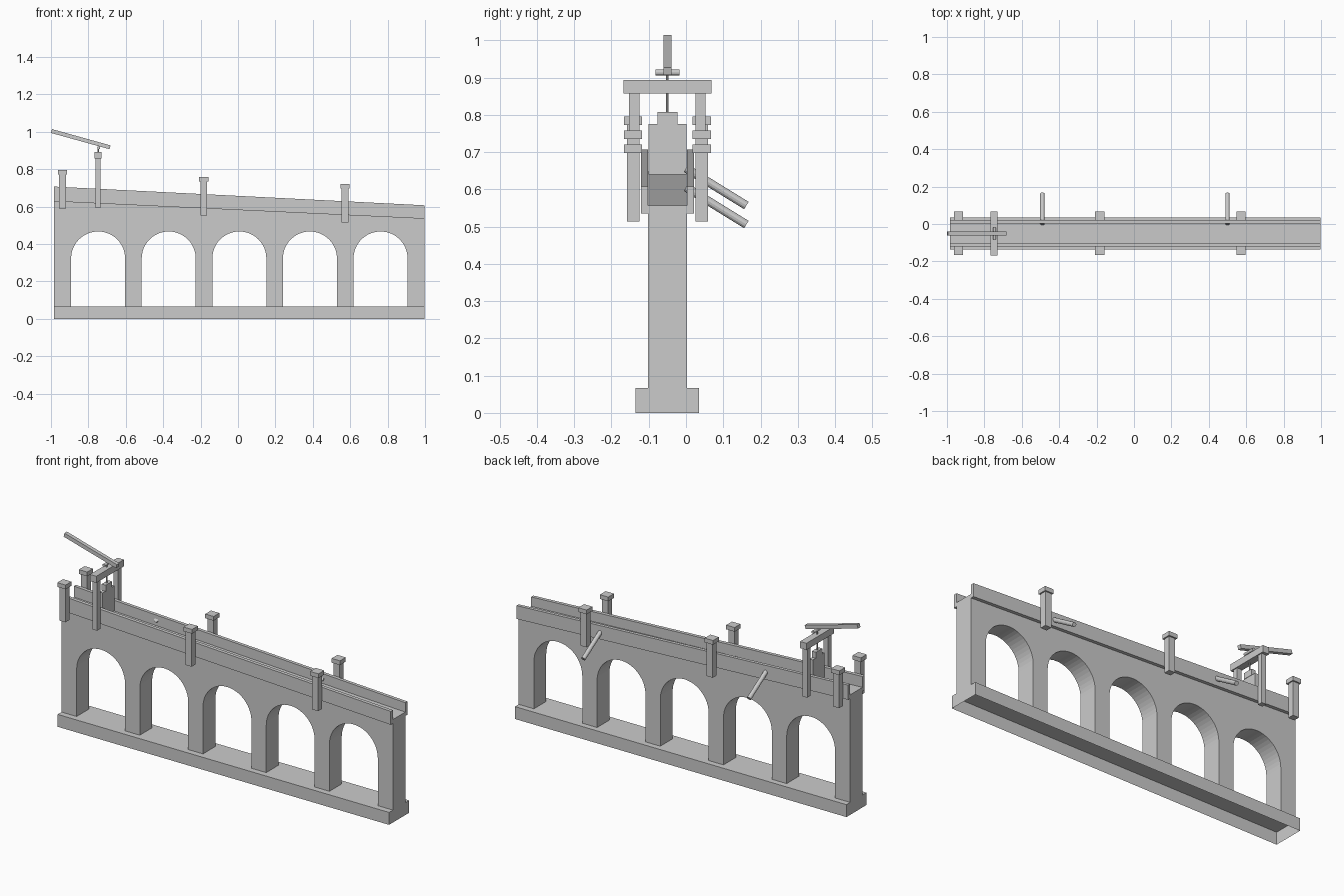
import bpy, bmesh, math
from mathutils import Vector

if "Cube" in bpy.data.objects:
    bpy.data.objects.remove(bpy.data.objects["Cube"])

X0, X1 = -0.983, 0.997       # ends of the aqueduct
YC = -0.05                   # centre line of the wall
XM = (X0 + X1) / 2


def slope(x, left, right):
    return left + (right - left) * (x - X0) / (X1 - X0)


def finish(name, bm):
    bmesh.ops.recalc_face_normals(bm, faces=bm.faces)
    me = bpy.data.meshes.new(name)
    bm.to_mesh(me)
    bm.free()
    ob = bpy.data.objects.new(name, me)
    bpy.context.collection.objects.link(ob)
    return ob


def loft(name, start, end):
    """Solid between two matching outlines."""
    bm = bmesh.new()
    a = [bm.verts.new(p) for p in start]
    b = [bm.verts.new(p) for p in end]
    n = len(a)
    bm.faces.new(a)
    bm.faces.new(b[::-1])
    for i in range(n):
        j = (i + 1) % n
        bm.faces.new((a[i], a[j], b[j], b[i]))
    return finish(name, bm)


def box(name, x, y, z):
    p = [(x[0], y[0]), (x[1], y[0]), (x[1], y[1]), (x[0], y[1])]
    return loft(name, [(u, v, z[0]) for u, v in p], [(u, v, z[1]) for u, v in p])


def rod(name, a, b, r, sides):
    a, b = Vector(a), Vector(b)
    d = b - a
    bm = bmesh.new()
    bmesh.ops.create_cone(bm, cap_ends=True, segments=sides, radius1=r, radius2=r, depth=d.length)
    ob = finish(name, bm)
    ob.location = (a + b) / 2
    ob.rotation_euler = d.to_track_quat('Z', 'Y').to_euler()
    return ob


# Base plinth, open underneath
base = box("base_plinth", (X0, X1), (-0.135, 0.035), (0, 0.067))
bm = bmesh.new()
bm.from_mesh(base.data)
bmesh.ops.delete(bm, geom=[f for f in bm.faces if f.calc_center_median().z < 0.001], context='FACES')
bm.to_mesh(base.data)
bm.free()

# Arcaded wall with sloping top
R, SPRING, PITCH, SEG = 0.1445, 0.3225, 0.3775, 24
outline = [(X0, 0.067)]
for i in range(-2, 3):
    c = XM + i * PITCH
    outline.append((c - R, 0.067))
    for k in range(SEG + 1):
        t = math.pi * (1 - k / SEG)
        outline.append((c + R * math.cos(t), SPRING + R * math.sin(t)))
    outline.append((c + R, 0.067))
outline += [(X1, 0.067), (X1, 0.54), (X0, 0.633)]
loft("arched_wall", [(x, -0.102, z) for x, z in outline], [(x, 0.003, z) for x, z in outline])


# Sloping water channel
def channel_section(x):
    bottom, floor, top = (slope(x, *h) for h in ((0.628, 0.535), (0.648, 0.556), (0.707, 0.607)))
    yz = [(-0.121, bottom), (0.021, bottom), (0.021, top), (0.003, top),
          (0.003, floor), (-0.102, floor), (-0.102, top), (-0.121, top)]
    return [(x, y, z) for y, z in yz]


loft("water_channel", channel_section(X0), channel_section(X1))

# Capped posts in pairs
for x in (-0.938, -0.183, 0.572):
    lo = slope(x, 0.592, 0.493)
    for s in (-1, 1):
        y = YC + s * 0.092
        box("side_post", (x - 0.018, x + 0.018), (y - 0.017, y + 0.017), (lo, lo + 0.184))
        box("post_cap", (x - 0.025, x + 0.025), (y - 0.0245, y + 0.0245), (lo + 0.183, lo + 0.206))

# Sluice gate frame
GX = -0.748
for s in (-1, 1):
    y = YC + s * 0.089
    box("gate_frame_post", (GX - 0.0135, GX + 0.0135), (y - 0.014, y + 0.014), (0.592, 0.858))
box("gate_frame_beam", (GX - 0.019, GX + 0.019), (YC - 0.118, YC + 0.118), (0.857, 0.893))

# Sluice gate, its lifting block and rod
box("sluice_gate", (GX - 0.01, GX + 0.01), (-0.101, 0.001), (0.64, 0.775))
box("gate_lifting_block", (GX - 0.012, GX + 0.012), (YC - 0.027, YC + 0.027), (0.775, 0.808))
rod("gate_rod", (GX, YC, 0.805), (GX, YC, 0.912), 0.0035, 8)

# Lever and its axle
rod("lever_axle", (GX + 0.003, YC - 0.032, 0.914), (GX + 0.003, YC + 0.032, 0.914), 0.008, 12)
a, b = Vector((-0.997, 0, 1.004)), Vector((-0.684, 0, 0.917))
n = Vector((b.z - a.z, 0, a.x - b.x)).normalized() * 0.0105
quad = [a + n, b + n, b - n, a - n]
loft("lever", [(p.x, YC - 0.0105, p.z) for p in quad], [(p.x, YC + 0.0105, p.z) for p in quad])

# Outlet spouts through the back parapet
for x in (-0.49, 0.50):
    z = slope(x, 0.582, 0.480)
    rod("outlet_spout", (x, 0.0, z + 0.1), (x, 0.162, z), 0.0115, 12)
